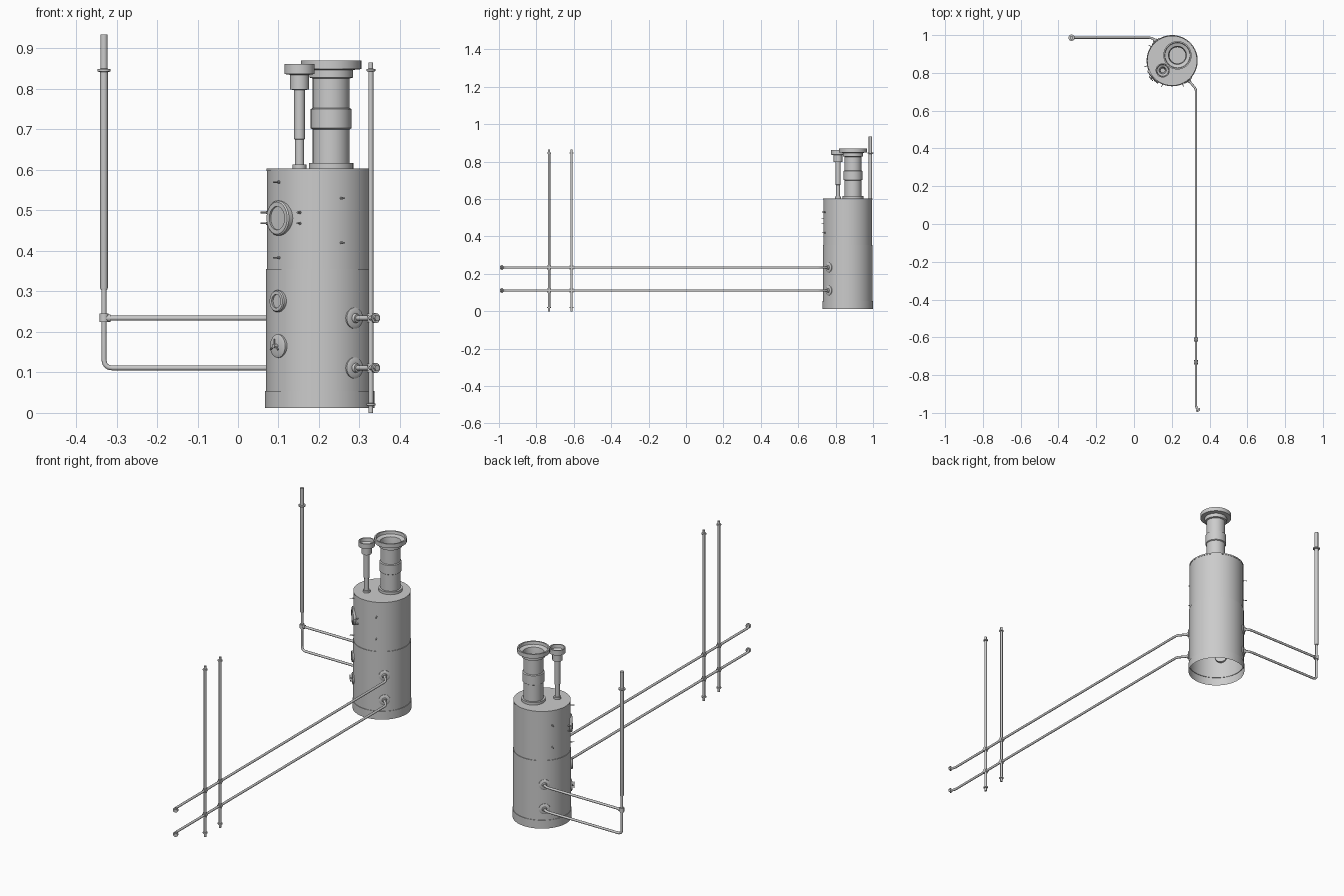
import bpy, bmesh, math
from mathutils import Vector

if "Cube" in bpy.data.objects:
    bpy.data.objects.remove(bpy.data.objects["Cube"])

CX, CY, R = 0.202, 0.8645, 0.1305     # boiler axis and upper radius
UP = Vector((0, 0, 1))


def finish(ob):
    bpy.ops.object.select_all(action='DESELECT')
    ob.select_set(True)
    bpy.context.view_layer.objects.active = ob
    bpy.ops.object.shade_smooth_by_angle(angle=math.radians(35))
    return ob


def lathe(name, profile, loc, axis=UP, n=32):
    """Revolve (radius, height) points about an axis."""
    bm = bmesh.new()
    vs = [bm.verts.new((r, 0, z)) for r, z in profile]
    es = [bm.edges.new(p) for p in zip(vs, vs[1:])]
    bmesh.ops.spin(bm, geom=vs + es, cent=(0, 0, 0), axis=(0, 0, 1),
                   angle=2 * math.pi, steps=n)
    bmesh.ops.remove_doubles(bm, verts=bm.verts, dist=1e-5)
    bmesh.ops.recalc_face_normals(bm, faces=bm.faces)
    me = bpy.data.meshes.new(name)
    bm.to_mesh(me)
    bm.free()
    ob = bpy.data.objects.new(name, me)
    bpy.context.collection.objects.link(ob)
    ob.location = loc
    ob.rotation_euler = Vector(axis).to_track_quat('Z', 'Y').to_euler()
    return finish(ob)


def rod(name, a, b, r, n=16):
    a, b = Vector(a), Vector(b)
    h = (b - a).length
    return lathe(name, [(0, 0), (r, 0), (r, h), (0, h)], a, b - a, n)


def pipe(name, pts, r, bend):
    """Round pipe through points with rounded corners."""
    pts = [Vector(p) for p in pts]
    path = [pts[0]]
    for a, p, b in zip(pts, pts[1:], pts[2:]):
        s = p + (a - p).normalized() * bend
        e = p + (b - p).normalized() * bend
        for i in range(7):
            t = i / 6
            path.append(s * (1 - t) ** 2 + p * 2 * t * (1 - t) + e * t * t)
    path.append(pts[-1])
    cu = bpy.data.curves.new(name, 'CURVE')
    cu.dimensions = '3D'
    cu.bevel_depth, cu.bevel_resolution, cu.use_fill_caps = r, 4, True
    sp = cu.splines.new('POLY')
    sp.points.add(len(path) - 1)
    for q, v in zip(sp.points, path):
        q.co = (*v, 1)
    ob = bpy.data.objects.new(name, cu)
    bpy.context.collection.objects.link(ob)
    bpy.ops.object.select_all(action='DESELECT')
    ob.select_set(True)
    bpy.context.view_layer.objects.active = ob
    bpy.ops.object.convert(target='MESH')
    return finish(bpy.context.object)


def radial(deg):
    return Vector((math.cos(math.radians(deg)), math.sin(math.radians(deg)), 0))


def wall(deg, z, r=R):
    return Vector((CX, CY, z)) + radial(deg) * r


# Boiler shell, open underneath, with base band, seam and lid
lathe("boiler_shell", [(.1355, .012), (.1355, .054), (.133, .054), (.133, .355),
                       (R, .355), (R, .597), (.132, .597), (.132, .604), (0, .604)],
      (CX, CY, 0), n=64)

# Large chimney with collar and hollow cap
lathe("large_chimney", [(.055, .603), (.055, .617), (.0456, .617), (.0456, .70), (.0505, .703),
                        (.0505, .75), (.0456, .753), (.0456, .826), (.054, .828), (.054, .847),
                        (.075, .849), (.075, .870), (.068, .870), (.066, .856), (.048, .850),
                        (.043, .82), (.043, .62), (0, .62)], (.230, .893, 0))
# Small chimney
lathe("small_chimney", [(.017, .603), (.017, .614), (.0115, .614), (.0115, .675), (.0135, .677),
                        (.0135, .797), (.0235, .799), (.0235, .835), (.0375, .837), (.0375, .862),
                        (.032, .862), (.030, .845), (.019, .840), (.011, .80), (.011, .64),
                        (0, .64)], (.152, .813, 0))

# Portholes on the service side
for name, z, r, ri, base in (("upper_porthole", .481, .043, .029, R),
                             ("lower_porthole", .276, .027, .017, .133)):
    lathe(name, [(0, -.012), (r, -.012), (r, .005), (r * .92, .008), (ri, .008), (ri, .003), (0, .003)],
          wall(220, z, base), radial(220))

# Valve plate with hub and spoked handle
lathe("valve_plate", [(0, -.012), (.029, -.012), (.029, .003), (.022, .006), (0, .006)],
      wall(220, .165, .133), radial(220))
rod("valve_hub", wall(220, .165, .13), wall(220, .165, .150), .005)
side = Vector((-radial(220).y, radial(220).x, 0))
for i in range(3):
    a = math.radians(90 + 120 * i)
    c = wall(220, .165, .147)
    rod("valve_spoke", c, c + (side * math.cos(a) + UP * math.sin(a)) * .017, .0022, 8)

# Small radial pins, mirrored about the service side
for off, zs in ((0, (.57, .383)), (28, (.495, .468)), (74, (.53, .42))):
    for sgn in ((1,) if off == 0 else (1, -1)):
        for z in zs:
            d = 220 + sgn * off
            rod("pin", wall(d, z, R - .005), wall(d, z, R + .019), .002, 8)
            rod("pin_collar", wall(d, z, R - .002), wall(d, z, R + .005), .0035, 8)

PX, PY = -.331, .986      # left riser position
RX = .328                 # long run position
LEVELS = (.111, .234)

# Wall flanges for all four pipes
for z in LEVELS:
    for d in (130, 310):
        lathe("pipe_flange", [(0, -.008), (.026, -.008), (.026, .002), (.020, .005), (.012, .005),
                              (.010, .012), (0, .012)], wall(d, z, .133), radial(d))


def bend_point(d, z, x=None, y=None):
    u = radial(d)
    t = (x - CX) / u.x if x is not None else (y - CY) / u.y
    return Vector((CX, CY, z)) + u * t


# Left pipes: lower one turns up into the riser, upper one joins a tee
lo, hi = LEVELS
pipe("lower_left_pipe", [wall(130, lo, .125), bend_point(130, lo, y=PY), (PX, PY, lo), (PX, PY, .32)],
     .006, .022)
pipe("upper_left_pipe", [wall(130, hi, .125), bend_point(130, hi, y=PY), (PX, PY, hi)], .006, .022)
lathe("left_riser", [(0, .305), (.0085, .305), (.0095, .309), (.0095, .842), (.0165, .843), (.0165, .849),
                     (.009, .850), (.009, .935), (0, .935)], (PX, PY, 0), n=24)
rod("riser_tee", (PX, PY, .224), (PX, PY, .245), .011)
rod("riser_tee_branch", (PX, PY, hi), (PX + .016, PY, hi), .009)

# Long pipes running forward, each ending in an angled flange
POLES = (-.732, -.612)
diag = Vector((1, -1.4, 0)).normalized()
for z in LEVELS:
    end = Vector((RX, -.968, z)) + diag * .027
    pipe("long_pipe", [wall(310, z, .125), bend_point(310, z, x=RX), (RX, -.968, z), end], .006, .012)
    rod("pipe_end_flange", end - diag * .010, end - diag * .005, .0125)
    rod("pipe_end_nut", end - diag * .005, end + diag * .001, .008, 6)
    for y in POLES:
        rod("pipe_coupling", (RX, y - .011, z), (RX, y + .011, z), .0095)
        rod("pole_coupling", (RX, y, z - .011), (RX, y, z + .011), .0095)

# Two upright poles on the long pipes with collars at both ends
for y in POLES:
    lathe("upright_pole", [(0, 0), (.006, 0), (.006, .017), (.011, .018), (.011, .023), (.0063, .024),
                           (.0063, .843), (.011, .844), (.011, .849), (.006, .850), (.006, .865),
                           (0, .865)], (RX, y, 0), n=16)
